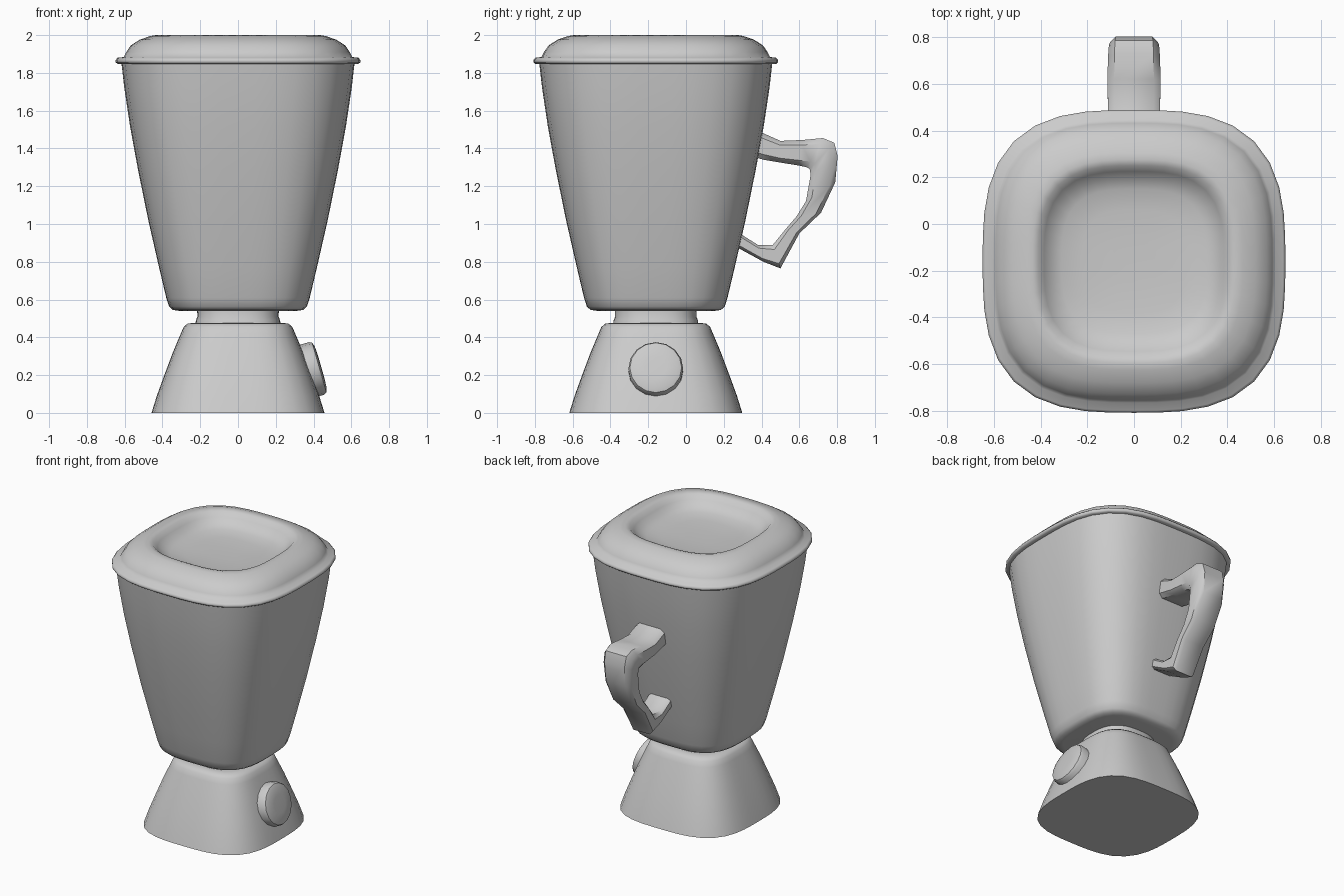
import bpy, bmesh
from math import sin, cos, pi, radians
from mathutils import Matrix

CY = -0.16  # centre line of the body


def finish(name, bm, angle=40):
    bmesh.ops.recalc_face_normals(bm, faces=bm.faces)
    me = bpy.data.meshes.new(name)
    bm.to_mesh(me)
    bm.free()
    ob = bpy.data.objects.new(name, me)
    bpy.context.collection.objects.link(ob)
    bpy.ops.object.select_all(action='DESELECT')
    ob.select_set(True)
    bpy.context.view_layer.objects.active = ob
    bpy.ops.object.shade_smooth_by_angle(angle=radians(angle))
    return ob


def skin(bm, rings):
    loops = [[bm.verts.new(p) for p in r] for r in rings]
    for a, b in zip(loops, loops[1:]):
        for i in range(len(a)):
            j = (i + 1) % len(a)
            bm.faces.new((a[i], a[j], b[j], b[i]))
    bm.faces.new(loops[0])
    bm.faces.new(loops[-1])


def squircle(half, z, n, seg=40):
    pts = []
    for i in range(seg):
        c, s = cos(2 * pi * i / seg), sin(2 * pi * i / seg)
        r = half / (abs(c) ** n + abs(s) ** n) ** (1 / n)
        pts.append((r * c, CY + r * s, z))
    return pts


def loft(name, profile, n=3.0, angle=40):
    bm = bmesh.new()
    skin(bm, [squircle(h, z, n) for h, z in profile])
    return finish(name, bm, angle)


# motor base, neck and jar
loft("motor_base", [(0.458, 0), (0.43, 0.09), (0.39, 0.2), (0.345, 0.32),
                    (0.303, 0.42), (0.288, 0.455), (0.268, 0.472), (0.235, 0.477)], 3.2)
loft("neck", [(0.226, 0.46), (0.223, 0.49), (0.215, 0.51), (0.217, 0.56)], 2.6)
loft("jar", [(0.31, 0.54), (0.345, 0.545), (0.365, 0.563), (0.38, 0.61), (0.418, 0.77),
             (0.475, 1.02), (0.53, 1.29), (0.572, 1.52), (0.602, 1.72), (0.618, 1.86)], 3.2)

# lid with rolled rim and dished top
loft("lid", [(0.60, 1.848), (0.638, 1.848), (0.648, 1.856), (0.648, 1.868), (0.638, 1.88),
             (0.605, 1.884), (0.592, 1.91), (0.568, 1.945), (0.52, 1.976), (0.465, 1.995),
             (0.435, 2.0), (0.41, 1.993), (0.385, 1.965), (0.355, 1.935), (0.31, 1.915),
             (0.22, 1.905), (0.10, 1.90)], 3.0, 60)

# handle: (outer y, outer z, inner y, inner z, half width)
stations = [(0.34, 1.51, 0.33, 1.365, 0.11), (0.41, 1.48, 0.41, 1.34, 0.11),
            (0.50, 1.44, 0.50, 1.325, 0.112), (0.62, 1.445, 0.595, 1.31, 0.113),
            (0.725, 1.455, 0.64, 1.30, 0.112), (0.785, 1.43, 0.655, 1.29, 0.108),
            (0.803, 1.36, 0.66, 1.26, 0.105), (0.79, 1.22, 0.635, 1.12, 0.10),
            (0.715, 1.06, 0.585, 1.04, 0.095), (0.60, 0.95, 0.525, 0.97, 0.09),
            (0.50, 0.765, 0.46, 0.89, 0.085), (0.41, 0.80, 0.38, 0.89, 0.085),
            (0.30, 0.86, 0.30, 0.94, 0.085), (0.24, 0.89, 0.25, 0.98, 0.085)]
section = [(-0.75, 0), (0.75, 0), (1, 0.2), (1, 0.8), (0.75, 1), (-0.75, 1), (-1, 0.8), (-1, 0.2)]
bm = bmesh.new()
skin(bm, [[(w * u, oy + (iy - oy) * t, oz + (iz - oz) * t) for u, t in section]
          for oy, oz, iy, iz, w in stations])
finish("handle", bm, 42)

# control knob lying on the sloped side of the base
bm = bmesh.new()
skin(bm, [[(r * cos(2 * pi * i / 16), r * sin(2 * pi * i / 16), z) for i in range(16)]
          for r, z in [(0.145, -0.09), (0.145, 0.0), (0.137, 0.016), (0.115, 0.024), (0.06, 0.027)]])
bm.transform(Matrix.Translation((0.415, CY, 0.235)) @ Matrix.Rotation(radians(74), 4, 'Y'))
finish("knob", bm, 40)
